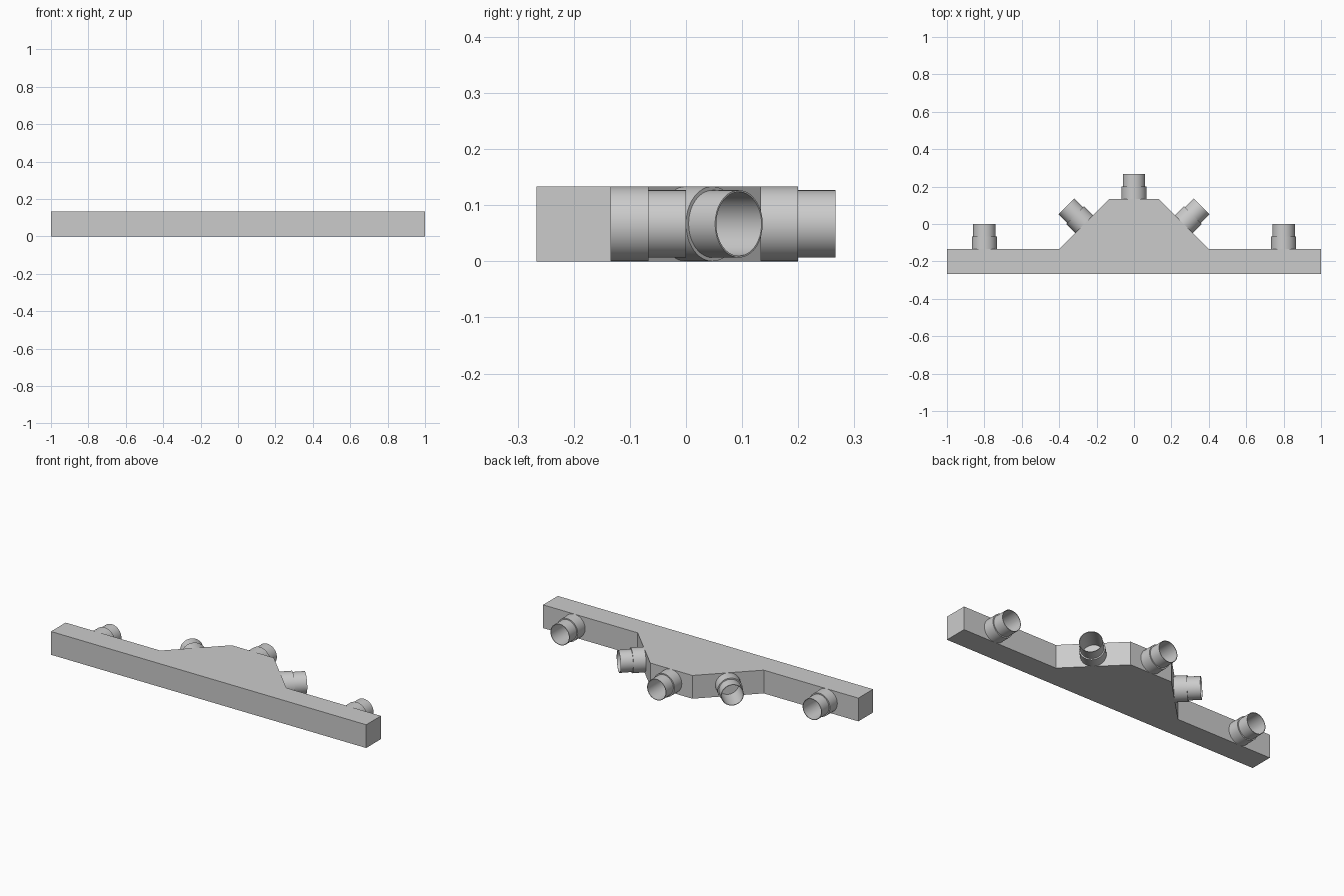
import bpy
import bmesh
import math
from mathutils import Matrix

if "Cube" in bpy.data.objects:
    bpy.data.objects.remove(bpy.data.objects["Cube"], do_unlink=True)

U = 2 / 15        # bar thickness
HALF = U / 2

grey = bpy.data.materials.new("plain grey")
grey.use_nodes = True
COLOUR = (0.6, 0.6, 0.6, 1)
grey.diffuse_color = COLOUR
grey.node_tree.nodes["Principled BSDF"].inputs["Base Color"].default_value = COLOUR


def make_object(name, bm):
    mesh = bpy.data.meshes.new(name)
    bmesh.ops.recalc_face_normals(bm, faces=bm.faces)
    bm.to_mesh(mesh)
    bm.free()
    mesh.materials.append(grey)
    obj = bpy.data.objects.new(name, mesh)
    bpy.context.collection.objects.link(obj)
    return obj


# Manifold body: straight bar with a trapezoid hub, extruded upward
def make_body():
    half = [(1, -2 * U), (1, -U), (3 * U, -U), (U, U)]
    outline = half + [(-x, y) for x, y in reversed(half)]
    bm = bmesh.new()
    face = bm.faces.new([bm.verts.new((x, y, 0)) for x, y in outline])
    result = bmesh.ops.extrude_face_region(bm, geom=[face])
    top = [g for g in result["geom"] if isinstance(g, bmesh.types.BMVert)]
    bmesh.ops.translate(bm, verts=top, vec=(0, 0, U))
    return make_object("manifold_body", bm)


# Hollow stepped pipe stub: profile spun around its axis, pointing along +y
def make_pipe(name, x, y, angle):
    profile = [(HALF, 0), (HALF, HALF), (0.06, HALF), (0.06, U),
               (0.057, U), (0.057, 0)]
    bm = bmesh.new()
    verts = [bm.verts.new((r, d, 0)) for r, d in profile]
    edges = [bm.edges.new(pair) for pair in zip(verts, verts[1:])]
    bmesh.ops.spin(bm, geom=verts + edges, cent=(0, 0, 0), axis=(0, 1, 0),
                   angle=math.tau, steps=48)
    bmesh.ops.remove_doubles(bm, verts=bm.verts, dist=1e-4)
    bmesh.ops.transform(bm, verts=bm.verts,
                        matrix=Matrix.Translation((x, y, HALF))
                        @ Matrix.Rotation(angle, 4, "Z"))
    pipe = make_object(name, bm)
    bpy.ops.object.select_all(action="DESELECT")
    pipe.select_set(True)
    bpy.context.view_layer.objects.active = pipe
    bpy.ops.object.shade_smooth_by_angle(angle=math.radians(30))


make_body()
make_pipe("centre_pipe", 0, U, 0)
for side, s in (("left", 1), ("right", -1)):
    make_pipe(side + "_angled_pipe", s * 2 * U, 0, -s * math.pi / 4)
    make_pipe(side + "_end_pipe", s * 0.8, -U, 0)
